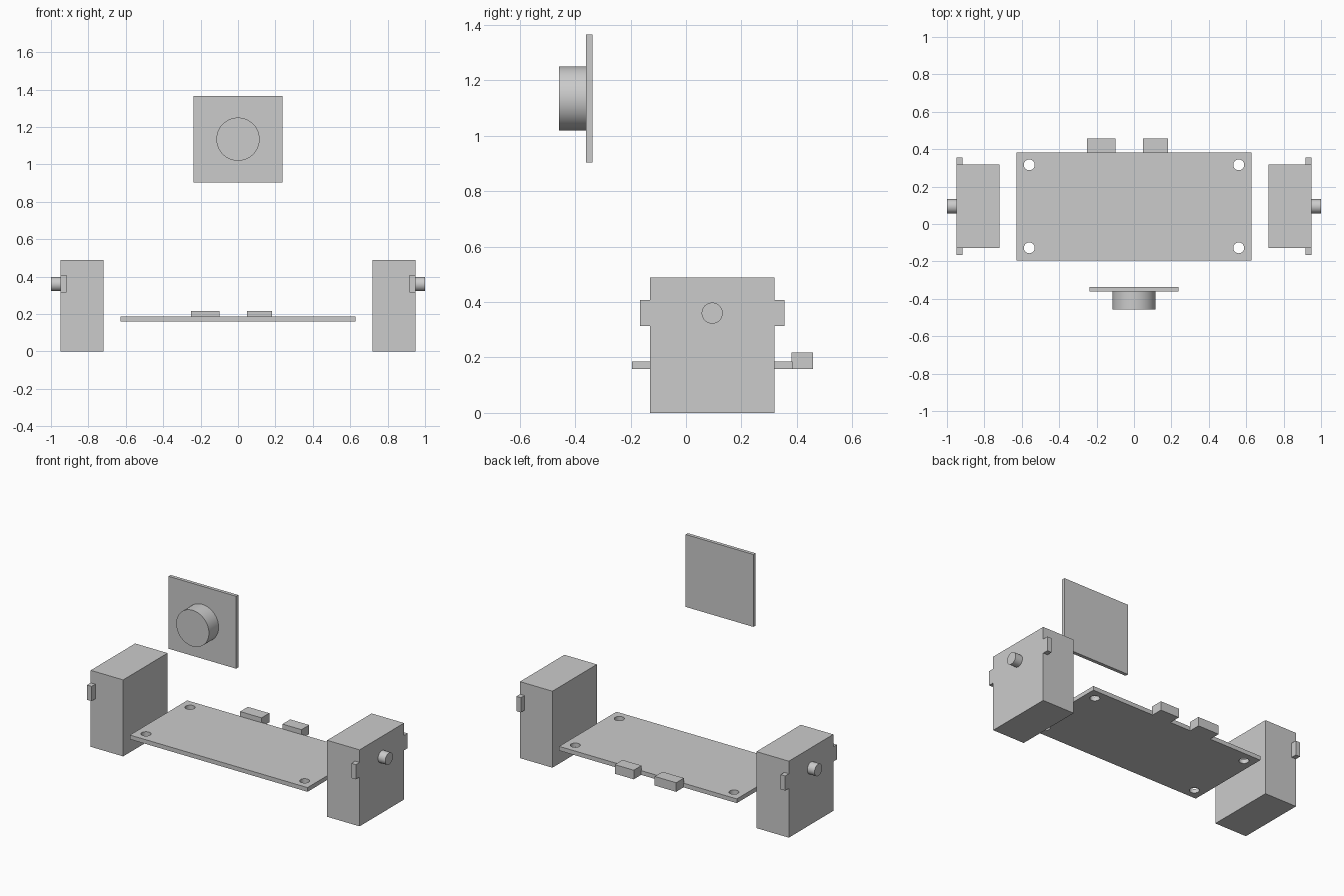
import bpy
import math

if "Cube" in bpy.data.objects:
    bpy.data.objects.remove(bpy.data.objects["Cube"])

CY = 0.0945  # shared depth centre of board and servos


def box(name, lo, hi):
    mid = [(a + b) / 2 for a, b in zip(lo, hi)]
    bpy.ops.mesh.primitive_cube_add(size=1, location=mid)
    ob = bpy.context.object
    ob.name = name
    ob.scale = [b - a for a, b in zip(lo, hi)]
    bpy.ops.object.transform_apply(location=False, rotation=False, scale=True)
    return ob


def cylinder(name, centre, radius, depth, rot=(0, 0, 0), sides=64):
    bpy.ops.mesh.primitive_cylinder_add(vertices=sides, radius=radius, depth=depth,
                                        location=centre, rotation=rot)
    ob = bpy.context.object
    ob.name = name
    bpy.ops.object.shade_smooth_by_angle()
    return ob


# Servos at both ends: body, mounting ears and output shaft
for side, s in (("left", -1), ("right", 1)):
    def span(a, b):
        return sorted((s * a, s * b))

    x0, x1 = span(0.72, 0.949)
    box(f"{side}_servo_body", (x0, CY - 0.224, 0), (x1, CY + 0.224, 0.488))
    x0, x1 = span(0.917, 0.949)
    for end, e in (("front", -1), ("back", 1)):
        y0, y1 = sorted((CY + e * 0.224, CY + e * 0.261))
        box(f"{side}_servo_{end}_ear", (x0, y0, 0.314), (x1, y1, 0.408))
    cylinder(f"{side}_servo_shaft", (s * 0.97, CY, 0.36), 0.038, 0.06,
             (0, math.pi / 2, 0))

# Circuit board with four mounting holes
board = box("circuit_board", (-0.627, CY - 0.289, 0.159), (0.627, CY + 0.289, 0.186))
for sx in (-1, 1):
    for sy in (-1, 1):
        cutter = cylinder("hole_cutter", (sx * 0.56, CY + sy * 0.222, 0.172), 0.029, 0.2)
        cutter.hide_render = True
        cutter.hide_set(True)
        mod = board.modifiers.new("mounting_hole", "BOOLEAN")
        mod.operation = "DIFFERENCE"
        mod.solver = "EXACT"
        mod.object = cutter
# Apply the holes, then discard the cutters
bpy.context.view_layer.objects.active = board
for mod in list(board.modifiers):
    cutter = mod.object
    bpy.ops.object.modifier_apply(modifier=mod.name)
    bpy.data.objects.remove(cutter)

# Connectors on the back edge of the board
for name, x0, x1 in (("wide_connector", -0.251, -0.1), ("narrow_connector", 0.048, 0.182)):
    box(name, (x0, 0.38, 0.159), (x1, 0.458, 0.217))

# Camera board and lens
box("camera_board", (-0.239, -0.36, 0.904), (0.239, -0.338, 1.366))
cylinder("camera_lens", (0, -0.409, 1.135), 0.1155, 0.098, (math.pi / 2, 0, 0))
